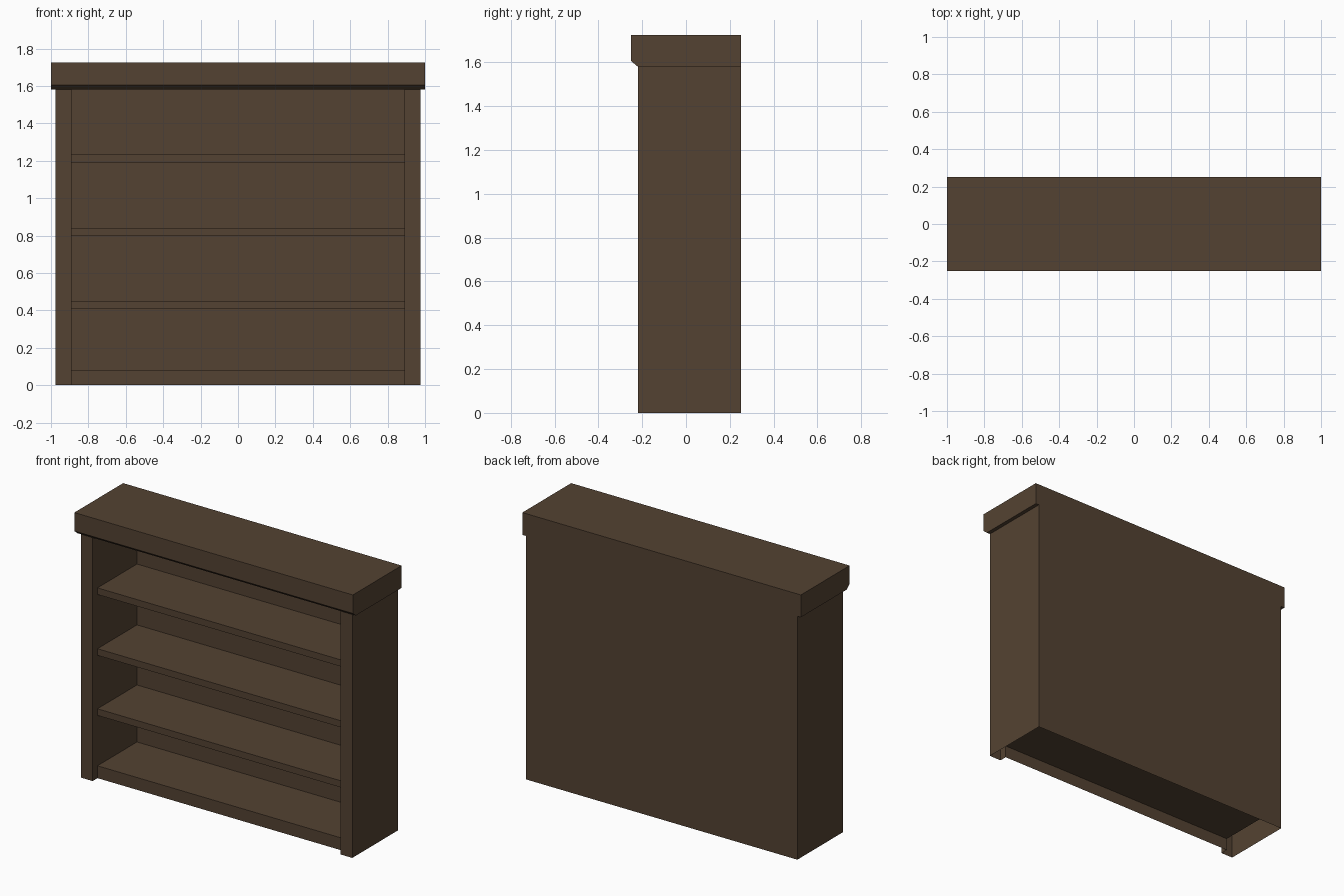
import bpy, bmesh
from mathutils import Vector

if "Cube" in bpy.data.objects:
    bpy.data.objects.remove(bpy.data.objects["Cube"])

wood = bpy.data.materials.new("dark brown wood")
wood.diffuse_color = (0.088, 0.055, 0.032, 1)
wood.use_nodes = True
wood.node_tree.nodes["Principled BSDF"].inputs["Base Color"].default_value = wood.diffuse_color


def sweep(name, strips, closed=False, mirror=False):
    """Each strip is (path of 3D points, offset vector): a sheet swept along the offset."""
    bm = bmesh.new()
    for path, offset in strips:
        a = [bm.verts.new(p) for p in path]
        b = [bm.verts.new(Vector(p) + Vector(offset)) for p in path]
        n = len(path)
        for i in range(n if closed else n - 1):
            j = (i + 1) % n
            bm.faces.new((a[i], a[j], b[j], b[i]))
        if closed:
            bm.faces.new(a[::-1])
            bm.faces.new(b)
    bmesh.ops.remove_doubles(bm, verts=bm.verts, dist=1e-4)
    if closed:
        bmesh.ops.recalc_face_normals(bm, faces=bm.faces)
    mesh = bpy.data.meshes.new(name)
    bm.to_mesh(mesh)
    bm.free()
    mesh.materials.append(wood)
    obj = bpy.data.objects.new(name, mesh)
    bpy.context.collection.objects.link(obj)
    if mirror:
        obj.modifiers.new("mirror", 'MIRROR').use_axis[0] = True
    return obj


def across(half, profile):
    """Strip running across x from a (y, z) profile."""
    return [(-half, y, z) for y, z in profile], (2 * half, 0, 0)


IN, OUT, FRONT, RECESS, LINER, BACK = 0.89, 0.975, -0.22, -0.17, 0.235, 0.25
FLOOR, TOP = 0.08, 1.58

# Hollow uprights, open underneath
sweep("upright", [
    ([(IN, LINER, FLOOR), (IN, RECESS, FLOOR)], (0, 0, TOP - FLOOR)),
    ([(IN, RECESS, 0), (IN, FRONT, 0), (OUT, FRONT, 0), (OUT, BACK, 0)], (0, 0, TOP)),
], mirror=True)

# Outer back
sweep("back_panel", [across(OUT, [(BACK, 0), (BACK, TOP)])])

# Inner back, floor and kickboard in one bent sheet
sweep("inner_back_and_base", [across(IN, [
    (LINER, TOP), (LINER, FLOOR), (RECESS, FLOOR), (RECESS, 0)])])

# Shelves
for i, z in enumerate((0.45, 0.84, 1.235)):
    sweep(f"shelf_{i + 1}", [across(IN, [
        (LINER, z), (RECESS, z), (RECESS, z - 0.043), (LINER, z - 0.043)])])

# Top slab with a chamfered lower front edge
sweep("top_slab", [across(1.0, [
    (BACK, 1.725), (-0.25, 1.725), (-0.25, 1.605), (FRONT, TOP), (BACK, TOP)])], closed=True)
